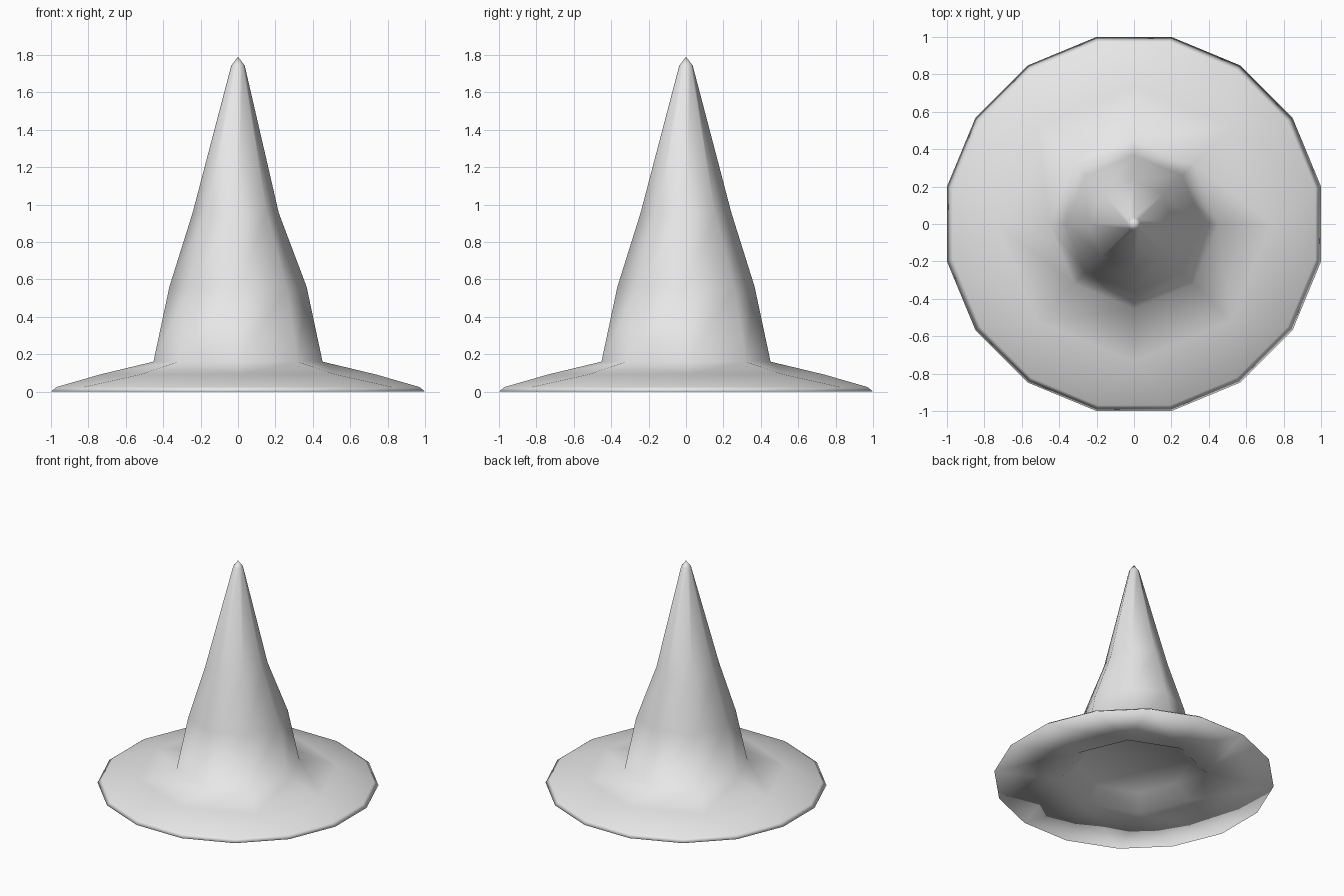
import bpy, bmesh
from math import cos, sin, radians

cube = bpy.data.objects.get("Cube")
if cube:
    bpy.data.objects.remove(cube, do_unlink=True)

felt = bpy.data.materials.new("light_grey_felt")
felt.use_nodes = True
GREY = (0.8, 0.8, 0.8, 1)
felt.diffuse_color = GREY
felt.node_tree.nodes["Principled BSDF"].inputs["Base Color"].default_value = GREY

bm = bmesh.new()


def ring(r, z, dent=0):
    """Eight corners; the three facing +x can be pushed in by dent."""
    verts = []
    for i in range(8):
        a = radians(45 * i)
        s = r - dent if i in (7, 0, 1) else r
        verts.append(bm.verts.new((s * cos(a), s * sin(a), z)))
    return verts


def rim(r, z):
    """Sixteen corners, two for each corner of an eight-sided ring."""
    angles = [radians(22.5 * i - 11.25) for i in range(16)]
    return [bm.verts.new((r * cos(a), r * sin(a), z)) for a in angles]


def bridge(a, b):
    n = len(a)
    for i in range(n):
        j = (i + 1) % n
        bm.faces.new((a[i], a[j], b[j], b[i]))


def fan_bridge(outer, inner):
    """Join a sixteen-sided rim to an eight-sided ring."""
    for i in range(8):
        j = (i + 1) % 8
        p, q, s = outer[2 * i], outer[2 * i + 1], outer[2 * j]
        bm.faces.new((p, q, inner[i]))
        bm.faces.new((q, s, inner[j], inner[i]))


def close(loop, z):
    tip = bm.verts.new((0, 0, z))
    for i in range(8):
        bm.faces.new((loop[i], loop[(i + 1) % 8], tip))


# Brim edge and sloping top
edge = rim(1.02, 0)
shoulder = rim(0.988, 0.025)
bridge(edge, shoulder)
top = ring(0.735, 0.092)
fan_bridge(shoulder, top)

# Crown, slightly dented halfway up
for r, z, dent in ((0.452, 0.16, 0), (0.367, 0.56, 0),
                   (0.243, 0.955, 0.025), (0.036, 1.743, 0)):
    nxt = ring(r, z, dent)
    bridge(top, nxt)
    top = nxt
close(top, 1.79)

# Underside with a shallow hollow
under = ring(0.53, 0.02)
fan_bridge(edge, under)
hollow = ring(0.41, 0.12)
bridge(under, hollow)
close(hollow, 0.135)

bmesh.ops.recalc_face_normals(bm, faces=bm.faces)
for f in bm.faces:
    f.smooth = True

mesh = bpy.data.meshes.new("pointed_hat")
bm.to_mesh(mesh)
bm.free()
mesh.materials.append(felt)
hat = bpy.data.objects.new("pointed_hat", mesh)
bpy.context.collection.objects.link(hat)
